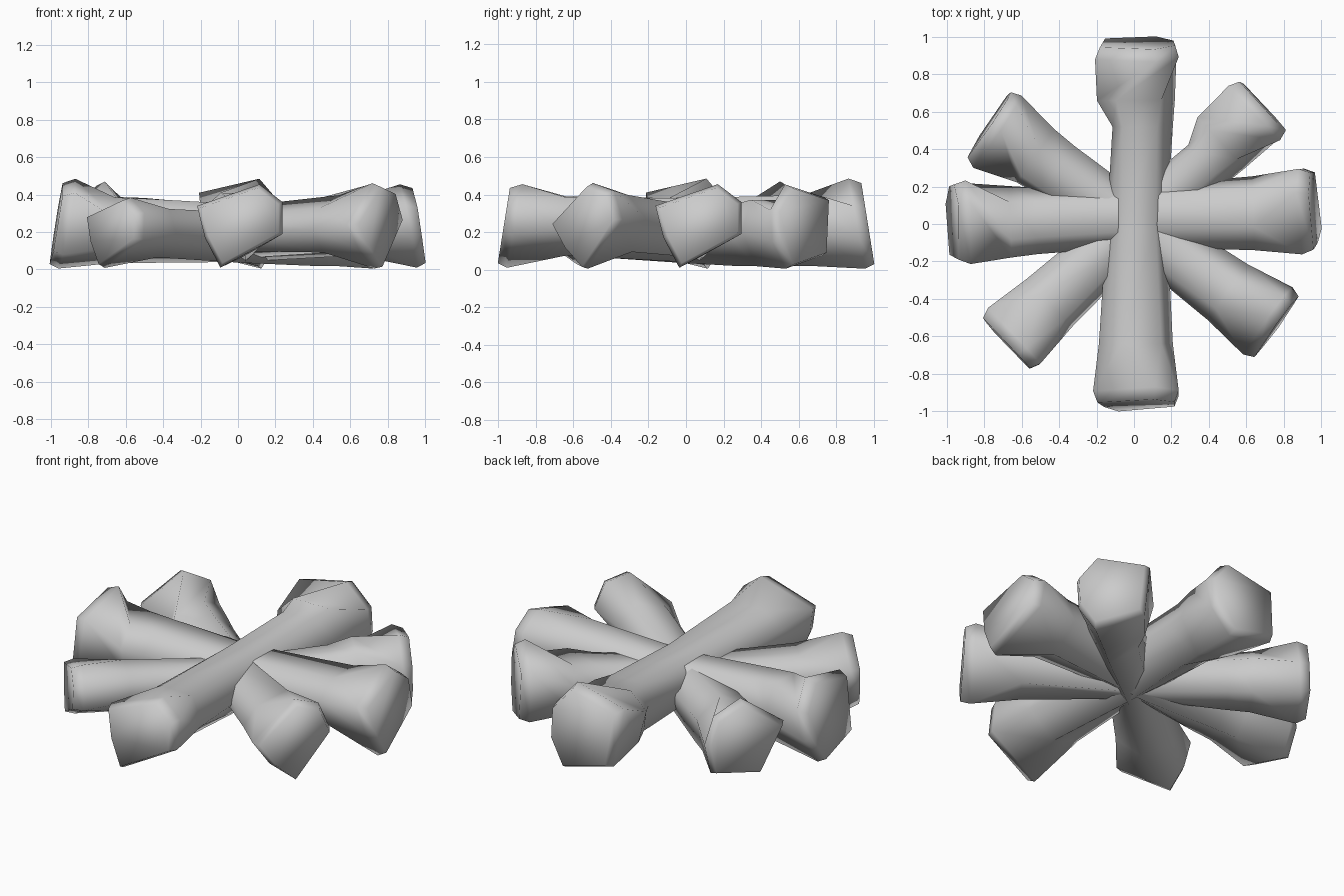
import bpy, bmesh
from math import radians, cos, sin

if "Cube" in bpy.data.objects:
    bpy.data.objects.remove(bpy.data.objects["Cube"])

# Cross-sections (across, height) along one rough log, from front end to back end
SECTIONS = [
    (-0.90, [(-.22, .34), (.10, .455), (.22, .36), (.22, .19), (-.10, .01), (-.18, .17)]),
    (-0.64, [(-.19, .30), (-.07, .39), (.13, .385), (.19, .22), (.03, .075), (-.14, .14)]),
    (0.00, [(-.15, .27), (-.07, .38), (.10, .38), (.16, .23), (.03, .04), (-.09, .13)]),
    (0.52, [(-.12, .27), (-.07, .39), (.11, .395), (.19, .22), (.08, .02), (-.09, .11)]),
    (0.66, [(-.20, .31), (-.10, .41), (.13, .41), (.20, .22), (.09, .02), (-.15, .11)]),
    (0.90, [(-.21, .41), (.10, .485), (.22, .34), (.21, .16), (.11, .005), (-.18, .08)]),
]
# Fuller section for logs without the notch near the back end
FULL = [(-.18, .28), (-.09, .39), (.10, .39), (.18, .22), (.07, .035), (-.14, .12)]
MID = .235   # height of a log's axis


def end_cap(section, sign, slant):
    """Smaller, slanted ring that closes a chopped end."""
    n = len(section)
    cx = sum(p[0] for p in section) / n
    cz = sum(p[1] for p in section) / n
    ring = []
    for x, z in section:
        x, z = cx + (x - cx) * .9, cz + (z - cz) * .9
        ring.append((x, sign * (.97 + slant * (MID - z)), z))
    return ring


def make_log(name, angle, shift=0.0, width=1.0, length=1.0, height=1.0,
             roll=0, slant=.16, notch=True, dip=0.0, tilt=0.0):
    rings = [end_cap(SECTIONS[0][1], -1, slant)]
    for s, sec in SECTIONS:
        if abs(s) > .8:   # rim leans like the cut
            sign = 1 if s > 0 else -1
            rings.append([(x, sign * (.912 + slant * 1.15 * (MID - z)), z) for x, z in sec])
        elif s > .4 and not notch:
            rings.append([(x * (.95 + (s - .52) * .5), s, z) for x, z in FULL])
        else:
            rings.append([(x, s, z) for x, z in sec])
    rings.append(end_cap(SECTIONS[-1][1], 1, slant))

    bm = bmesh.new()
    c, sn = cos(radians(angle)), sin(radians(angle))
    cr, sr = cos(radians(roll)), sin(radians(roll))
    loops = []
    for ring in rings:
        loop = []
        for x, y, z in ring:
            z -= MID
            x, z = x * cr - z * sr, MID + x * sr + z * cr
            if z > MID:   # lower crown where the other logs cross over
                z -= dip * max(0, 1 - abs(y) / .8)
            z *= height + tilt * y
            x, y = x * width + shift, y * length
            loop.append(bm.verts.new((x * c - y * sn, x * sn + y * c, max(z, .005))))
        loops.append(loop)
    for a, b in zip(loops, loops[1:]):
        for i in range(len(a)):
            j = (i + 1) % len(a)
            bm.faces.new((a[i], a[j], b[j], b[i]))
    bm.faces.new(loops[0])
    bm.faces.new(loops[-1][::-1])
    bmesh.ops.recalc_face_normals(bm, faces=bm.faces)
    mesh = bpy.data.meshes.new(name)
    bm.to_mesh(mesh)
    bm.free()
    obj = bpy.data.objects.new(name, mesh)
    bpy.context.collection.objects.link(obj)
    bpy.ops.object.select_all(action='DESELECT')
    obj.select_set(True)
    bpy.context.view_layer.objects.active = obj
    bpy.ops.object.shade_smooth_by_angle(angle=radians(85))


# Four crossed logs forming a star
make_log("log_front_back", 0, shift=.01, width=1.04)
make_log("log_left_right", 92, shift=.035, width=1.04, notch=False, dip=.03)
make_log("log_diagonal_a", -47, width=.93, length=.965, height=.89, slant=.03,
         dip=.04, tilt=.05)
make_log("log_diagonal_b", 54.8, width=.96, length=.97, height=.95,
         roll=22, slant=.05, notch=False, dip=.05, tilt=-.02)
